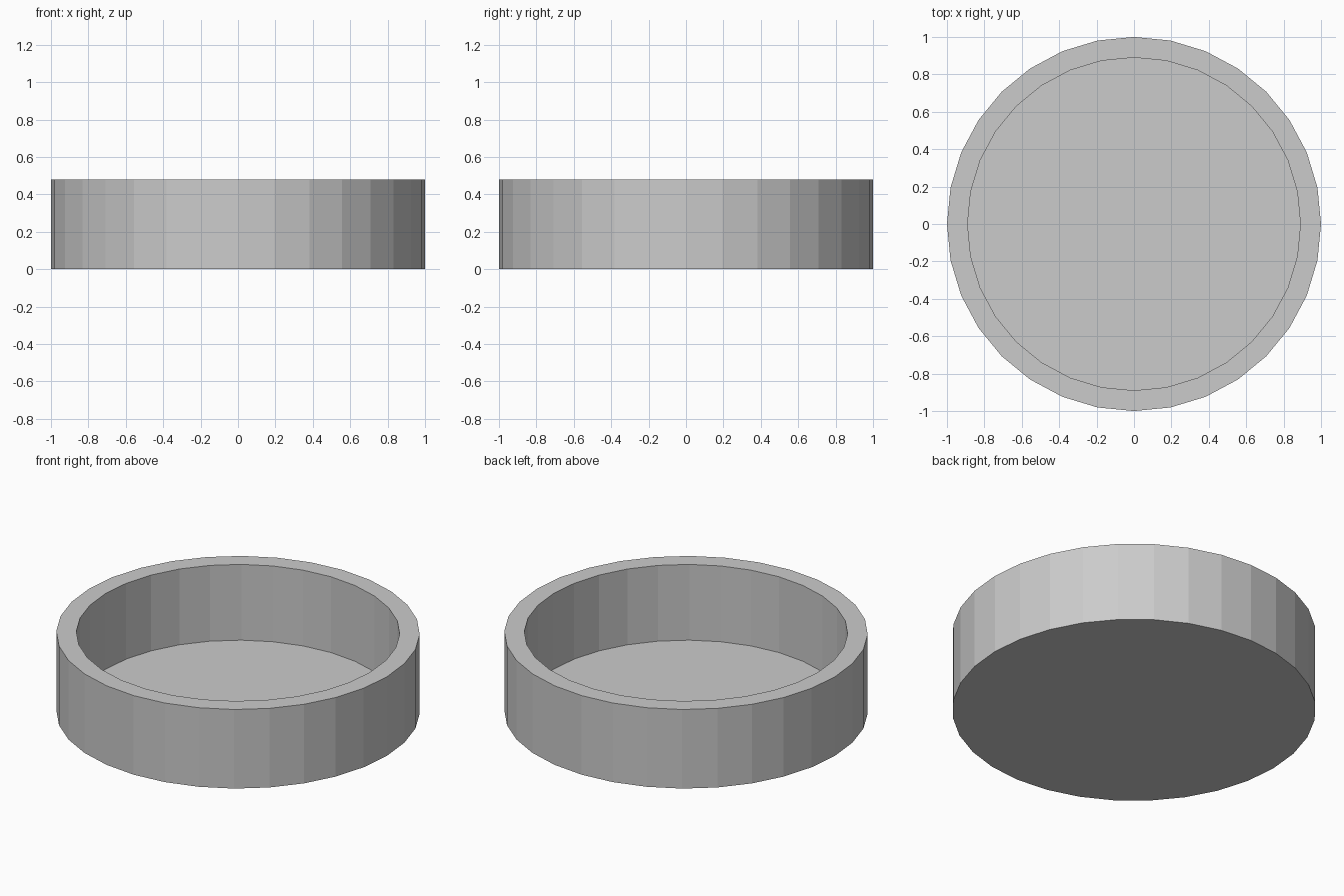
import bpy, bmesh
from math import cos, sin, tau

if "Cube" in bpy.data.objects:
    bpy.data.objects.remove(bpy.data.objects["Cube"])

SIDES = 32
# Cross-section (radius, z): outer bottom, outer rim, inner rim, inner floor
PROFILE = [(1.0, 0.0), (1.0, 0.48), (0.89, 0.48), (0.89, 0.02)]

bm = bmesh.new()
rings = [[bm.verts.new((r * cos(tau * i / SIDES), r * sin(tau * i / SIDES), z))
          for i in range(SIDES)] for r, z in PROFILE]

# Outer wall, rim and inner wall
for a, b in zip(rings, rings[1:]):
    for i in range(SIDES):
        j = (i + 1) % SIDES
        bm.faces.new((a[i], a[j], b[j], b[i]))

# Underside and inner floor
bm.faces.new(rings[0][::-1])
bm.faces.new(rings[-1])

mesh = bpy.data.meshes.new("round_dish")
bm.to_mesh(mesh)
bm.free()
dish = bpy.data.objects.new("round_dish", mesh)
bpy.context.collection.objects.link(dish)
